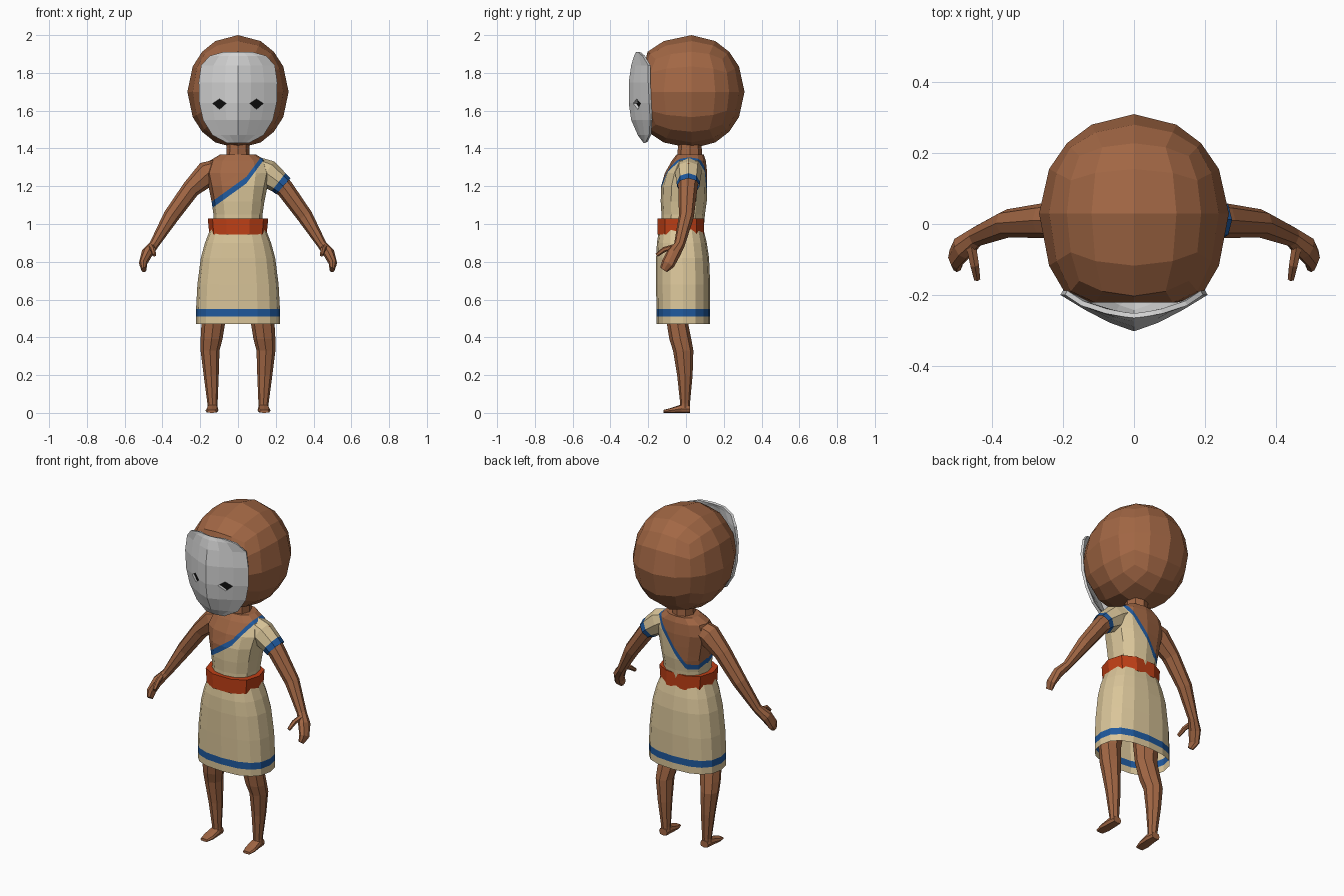
import bpy, bmesh, math
from mathutils import Vector

if "Cube" in bpy.data.objects:
    bpy.data.objects.remove(bpy.data.objects["Cube"])


def material(name, rgb):
    m = bpy.data.materials.new(name)
    m.diffuse_color = (*rgb, 1)
    m.use_nodes = True
    m.node_tree.nodes["Principled BSDF"].inputs["Base Color"].default_value = m.diffuse_color
    return m


SKIN = material("brown skin", (0.36, 0.135, 0.058))
CLOTH = material("tan cloth", (0.70, 0.56, 0.32))
TRIM = material("blue trim", (0.014, 0.10, 0.34))
BELT = material("orange belt", (0.52, 0.05, 0.008))
MASK = material("pale mask", (0.65, 0.65, 0.65))
DARK = material("black", (0.004, 0.004, 0.004))


def finish(name, bm, mats):
    bmesh.ops.recalc_face_normals(bm, faces=bm.faces)
    me = bpy.data.meshes.new(name)
    bm.to_mesh(me)
    bm.free()
    for m in mats:
        me.materials.append(m)
    ob = bpy.data.objects.new(name, me)
    bpy.context.collection.objects.link(ob)
    return ob


def loft(rows, n, ref, tangent=None, power=2.0, bands=None, caps=True, side=1):
    """Skin rings (x, y, z, radius along ref, other radius) into a tube."""
    bm = bmesh.new()
    pts = [Vector((r[0] * side, r[1], r[2])) for r in rows]
    rings = []
    for i, r in enumerate(rows):
        t = Vector(tangent) if tangent else (
            pts[min(i + 1, len(pts) - 1)] - pts[max(i - 1, 0)]).normalized()
        u = Vector(ref)
        u = (u - t * u.dot(t)).normalized()
        v = t.cross(u)
        ring = []
        for k in range(n):
            c, s = math.cos(math.tau * k / n), math.sin(math.tau * k / n)
            c = math.copysign(abs(c) ** (2 / power), c)
            s = math.copysign(abs(s) ** (2 / power), s)
            ring.append(bm.verts.new(pts[i] + u * c * r[3] + v * s * r[4]))
        rings.append(ring)
    for i in range(len(rings) - 1):
        for k in range(n):
            f = bm.faces.new((rings[i][k], rings[i][(k + 1) % n],
                              rings[i + 1][(k + 1) % n], rings[i + 1][k]))
            f.material_index = bands[i] if bands else 0
    if caps:
        bm.faces.new(rings[0])
        bm.faces.new(rings[-1])
    return bm


X, Y, Z = (1, 0, 0), (0, 1, 0), (0, 0, 1)

# Head: cube sphere, fuller and flattened at the face
bm = bmesh.new()
bmesh.ops.create_cube(bm, size=2)
bmesh.ops.subdivide_edges(bm, edges=bm.edges[:], cuts=3, use_grid_fill=True)
for v in bm.verts:
    d = v.co.normalized()
    y = 0.03 + d.y * (0.28 if d.y > 0 else 0.33)
    v.co = (d.x * 0.268, max(y, -0.222), 1.70 + d.z * 0.30)
finish("head", bm, [SKIN])

# Neck and hips
finish("neck", loft([(0, 0.02, 1.32, 0.075, 0.07), (0, 0.02, 1.37, 0.062, 0.065),
                     (0, 0.02, 1.46, 0.06, 0.06)], 8, X, Z), [SKIN])
finish("hips", loft([(0, -0.02, 0.70, 0.10, 0.07), (0, -0.02, 0.78, 0.17, 0.11),
                     (0, -0.02, 0.96, 0.13, 0.105)], 10, X, Z), [SKIN])

# Torso: one-shoulder bodice cut along a bent diagonal with a trim
bm = loft([(0, -0.02, 0.95, 0.13, 0.112), (0, -0.015, 1.05, 0.13, 0.115),
           (0, -0.012, 1.12, 0.14, 0.122), (0, -0.01, 1.20, 0.156, 0.122),
           (0, 0.0, 1.27, 0.172, 0.112), (0, 0.015, 1.335, 0.15, 0.09),
           (0, 0.022, 1.368, 0.095, 0.072)], 12, X, Z, 2.3)
WIDTH = 0.035
lines = [(1.218, 0.72, 0.0), (1.218, 0.72, -0.7), (1.19, 1.35, 0.0)]
cuts = [((0, 0, 0), Y)]
for base, slope, tilt in lines:
    for off in (0, WIDTH):
        cuts.append(((0, 0, base - off), (-slope, -tilt, 1)))
for co, no in cuts:
    bmesh.ops.bisect_plane(bm, geom=bm.verts[:] + bm.edges[:] + bm.faces[:],
                           plane_co=co, plane_no=Vector(no).normalized(), dist=1e-5)
for f in bm.faces:
    c = f.calc_center_median()
    h = [b + s * c.x + t * c.y for b, s, t in lines]
    edge = max(h[1] if c.y > 0 else h[0], h[2])
    f.material_index = 0 if c.z > edge else 2 if c.z > edge - WIDTH else 1
finish("torso", bm, [SKIN, CLOTH, TRIM])

# Sleeve over the left shoulder
finish("sleeve", loft([(0.09, 0.015, 1.305, 0.07, 0.055), (0.15, 0.012, 1.27, 0.07, 0.074),
                       (0.215, 0.012, 1.222, 0.062, 0.06),
                       (0.24, 0.012, 1.20, 0.06, 0.056)],
                      8, Y, bands=[0, 0, 1], caps=False), [CLOTH, TRIM])

# Belt and skirt
finish("belt", loft([(0, -0.027, 0.945, 0.152, 0.128), (0, -0.027, 1.03, 0.16, 0.128)],
                    10, X, Z, 2.5), [BELT])
finish("skirt", loft([(0, -0.015, 0.47, 0.222, 0.142), (0, -0.015, 0.51, 0.222, 0.142),
                      (0, -0.015, 0.55, 0.222, 0.142), (0, -0.015, 0.68, 0.215, 0.143),
                      (0, -0.018, 0.82, 0.197, 0.14), (0, -0.022, 0.90, 0.175, 0.132),
                      (0, -0.025, 0.97, 0.148, 0.118)], 16, X, Z, 2.5,
                     bands=[0, 1, 0, 0, 0, 0], caps=False), [CLOTH, TRIM])

# Limbs, built once for each side
ARM = [(0.10, 0.012, 1.295, 0.06, 0.05), (0.16, 0.012, 1.268, 0.06, 0.068),
       (0.25, 0.01, 1.185, 0.05, 0.048), (0.355, 0.002, 1.04, 0.04, 0.042),
       (0.445, -0.035, 0.89, 0.029, 0.025), (0.482, -0.065, 0.845, 0.037, 0.03),
       (0.503, -0.095, 0.79, 0.036, 0.022), (0.498, -0.118, 0.758, 0.022, 0.014)]
THUMB = [(0.46, -0.06, 0.88, 0.014, 0.016), (0.45, -0.115, 0.865, 0.014, 0.014),
         (0.443, -0.155, 0.835, 0.010, 0.010)]
LEG = [(0.11, -0.035, 0.78, 0.085, 0.085), (0.128, -0.05, 0.50, 0.064, 0.056),
       (0.14, -0.03, 0.39, 0.058, 0.058), (0.148, -0.015, 0.33, 0.05, 0.054),
       (0.142, -0.006, 0.20, 0.04, 0.041), (0.135, -0.005, 0.05, 0.027, 0.026),
       (0.135, -0.005, 0.02, 0.028, 0.025)]
FOOT = [(0.135, 0.022, 0.02, 0.026, 0.02), (0.135, -0.025, 0.022, 0.03, 0.022),
        (0.138, -0.08, 0.013, 0.034, 0.013), (0.14, -0.12, 0.008, 0.024, 0.008)]
for label, s in (("left", 1), ("right", -1)):
    finish(label + "_arm", loft(ARM, 8, Y, side=s), [SKIN])
    finish(label + "_thumb", loft(THUMB, 6, Z, side=s), [SKIN])
    finish(label + "_leg", loft(LEG, 8, X, Z, side=s), [SKIN])
    finish(label + "_foot", loft(FOOT, 8, X, Y, 3.0, side=s), [SKIN])

# Mask: rows of (height, half width, centre depth, edge depth)
ROWS = [(1.43, 0.06, -0.225, -0.215), (1.47, 0.135, -0.255, -0.195),
        (1.55, 0.185, -0.29, -0.19), (1.64, 0.205, -0.303, -0.195),
        (1.75, 0.208, -0.303, -0.20), (1.84, 0.195, -0.29, -0.20),
        (1.89, 0.15, -0.275, -0.23), (1.91, 0.08, -0.265, -0.253)]
bm = bmesh.new()
grid = []
for z, w, yc, ye in ROWS:
    grid.append([bm.verts.new((w * k / 3, yc + (ye - yc) * abs(k / 3) ** 1.3, z))
                 for k in range(-3, 4)])
for a, b in zip(grid, grid[1:]):
    for k in range(6):
        bm.faces.new((a[k], a[k + 1], b[k + 1], b[k]))
mask = finish("mask", bm, [MASK])
if mask.data.polygons[0].normal.y > 0:
    mask.data.flip_normals()
solid = mask.modifiers.new("thickness", "SOLIDIFY")
solid.thickness = 0.014
solid.offset = -1

# Diamond eye holes with dark eyes behind them
for label, s in (("left", 1), ("right", -1)):
    bm = bmesh.new()
    shape = [(-0.035, 0.003), (0.0, -0.028), (0.035, 0.003), (0.0, 0.027)]
    rings = [[bm.verts.new((s * (0.098 + dx), y, 1.635 + dz)) for dx, dz in shape]
             for y in (-0.4, -0.15)]
    for k in range(4):
        j = (k + 1) % 4
        bm.faces.new((rings[0][k], rings[0][j], rings[1][j], rings[1][k]))
    bm.faces.new(rings[0])
    bm.faces.new(rings[1])
    cutter = finish(label + "_eye_cutter", bm, [MASK])
    cutter.hide_render = True
    cutter.hide_viewport = True
    hole = mask.modifiers.new(label + " eye hole", "BOOLEAN")
    hole.operation = "DIFFERENCE"
    hole.solver = "EXACT"
    hole.object = cutter

    bm = bmesh.new()
    bm.faces.new([bm.verts.new((s * (0.098 + dx * 1.1), -0.243 + 0.54 * dx, 1.635 + dz * 1.15))
                  for dx, dz in shape])
    eye = finish(label + "_eye", bm, [DARK])
    if eye.data.polygons[0].normal.y > 0:
        eye.data.flip_normals()
